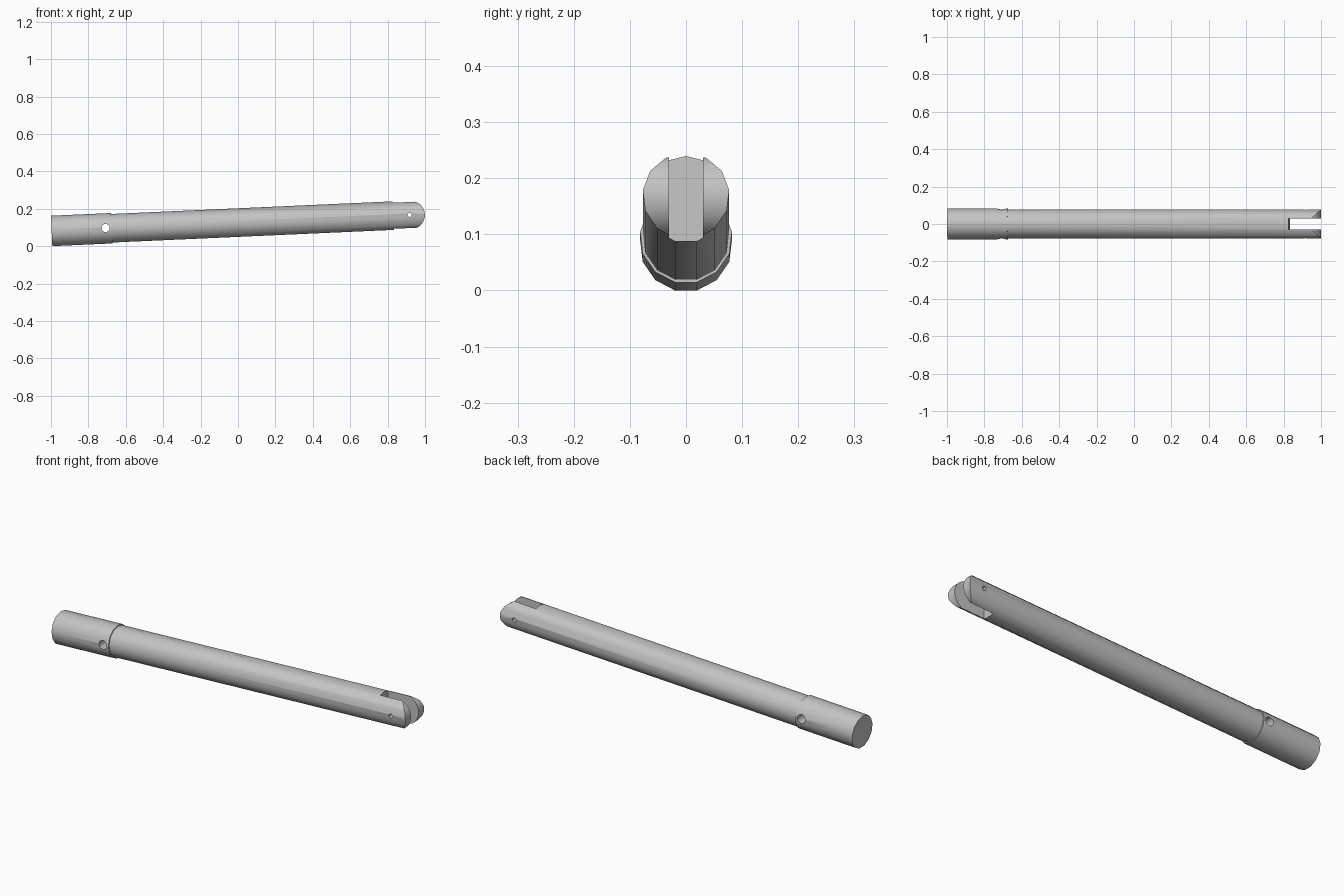
import bpy
import math
from mathutils import Matrix, Vector

if "Cube" in bpy.data.objects:
    bpy.data.objects.remove(bpy.data.objects["Cube"], do_unlink=True)

SIDES = 13
COLLAR_R, SHAFT_R = 0.0825, 0.0775
COLLAR_END, SLOT_START, TIP = 0.322, 1.828, 1.9975
# Slight upward lean of the whole rod, starting at the collar's end cap
LEAN = Matrix.Translation((-0.9963, 0, 0.0802)) @ Matrix.Rotation(-math.radians(2.57), 4, "Y")

steel = bpy.data.materials.new("grey steel")
steel.use_nodes = True
GREY = (0.55, 0.55, 0.55, 1)
steel.diffuse_color = GREY
steel.node_tree.nodes["Principled BSDF"].inputs["Base Color"].default_value = GREY


def prism(name, outline, axis, start, end):
    """Extrude a closed 2D outline along the x or y axis."""
    n = len(outline)
    verts = []
    for d in (start, end):
        verts += [(d, a, b) if axis == "x" else (a, d, b) for a, b in outline]
    faces = [(i, (i + 1) % n, (i + 1) % n + n, i + n) for i in range(n)]
    faces += [tuple(reversed(range(n))), tuple(range(n, 2 * n))]
    mesh = bpy.data.meshes.new(name)
    mesh.from_pydata(verts, [], faces)
    if axis == "y":
        mesh.flip_normals()
    mesh.materials.append(steel)
    obj = bpy.data.objects.new(name, mesh)
    bpy.context.collection.objects.link(obj)
    return obj


def ring(radius, sides, cx=0, cz=0):
    """Polygon with one corner pointing straight up."""
    steps = [math.tau * i / sides + math.pi / 2 for i in range(sides)]
    return [(cx + radius * math.cos(t), cz + radius * math.sin(t)) for t in steps]


def cut(obj, cutter, operation="DIFFERENCE"):
    mod = obj.modifiers.new("cut", "BOOLEAN")
    mod.operation = operation
    mod.solver = "EXACT"
    mod.object = cutter
    cutter.hide_render = True
    bpy.context.view_layer.objects.active = obj
    bpy.ops.object.modifier_apply(modifier=mod.name)
    bpy.data.objects.remove(cutter, do_unlink=True)


# Wide collar with its cross hole
collar = prism("collar", ring(COLLAR_R, SIDES), "x", 0, COLLAR_END)
cut(collar, prism("collar_hole", ring(0.022, 20, 0.289, 0.004), "y", -0.2, 0.2))

# Long shaft, with a rounded tip
shaft = prism("shaft", ring(SHAFT_R, SIDES), "x", COLLAR_END, TIP + 0.05)
tip_r = 0.075
arc = [math.pi * (i / 20 - 0.5) for i in range(21)]
tip = [(TIP - tip_r + tip_r * math.cos(t), tip_r * math.sin(t)) for t in arc]
envelope = [(0.1, 0.12), (0.1, -0.12), (SLOT_START, -0.12)] + tip + [(SLOT_START, 0.12)]
cut(shaft, prism("tip_envelope", envelope, "y", -0.2, 0.2), "INTERSECT")

# Open slot between the two prongs, and the pin hole through them
slot = [(-0.03, -0.2), (0.03, -0.2), (0.03, 0.2), (-0.03, 0.2)]
cut(shaft, prism("slot", slot, "x", SLOT_START, TIP + 0.1))
cut(shaft, prism("pin_hole", ring(0.011, 16, 1.916, 0.001), "y", -0.2, 0.2))

# Lean the parts and smooth their rounded sides
for part in (collar, shaft):
    part.data.transform(LEAN)
    bpy.ops.object.select_all(action="DESELECT")
    part.select_set(True)
    bpy.context.view_layer.objects.active = part
    bpy.ops.object.shade_smooth_by_angle(angle=math.radians(30))
